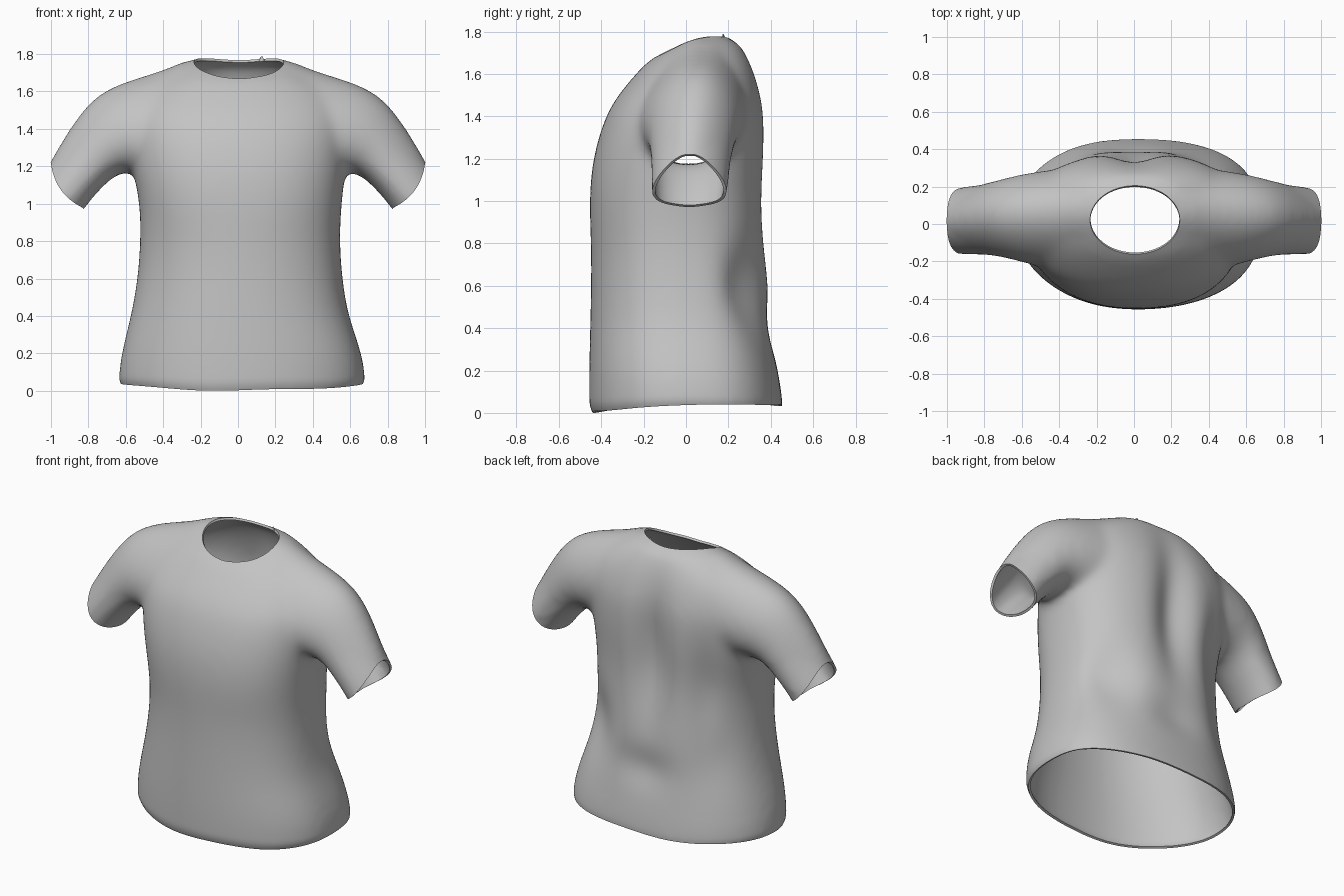
import bpy, bmesh, math
from mathutils import Vector

cube = bpy.data.objects.get("Cube")
if cube:
    bpy.data.objects.remove(cube)

fabric = bpy.data.materials.new("grey_fabric")
fabric.use_nodes = True
grey = (0.55, 0.55, 0.55, 1)
fabric.diffuse_color = grey
fabric.node_tree.nodes["Principled BSDF"].inputs["Base Color"].default_value = grey

SEG = 32


def spow(v, e):
    return math.copysign(abs(v) ** e, v)


def loft(bm, rings):
    """Skin a list of point rings and close both ends."""
    loops = [[bm.verts.new(p) for p in ring] for ring in rings]
    for a, b in zip(loops, loops[1:]):
        for i in range(SEG):
            j = (i + 1) % SEG
            bm.faces.new((a[i], a[j], b[j], b[i]))
    bm.faces.new(loops[0][::-1])
    bm.faces.new(loops[-1])


def torso_ring(z, x0, x1, y0, y1):
    """Oval with a fuller back, chest and left side."""
    cx, cy, w, d = (x0 + x1) / 2, (y0 + y1) / 2, (x1 - x0) / 2, (y1 - y0) / 2
    front = 0.86 if 0.9 < z < 1.45 else 0.93
    lean = 0.08 if z < 0.9 else 0.02
    ring = []
    for i in range(SEG):
        a = 2 * math.pi * i / SEG
        e = (0.83 if math.sin(a) > 0 else front) - lean * math.cos(a)
        ring.append((cx + w * spow(math.cos(a), e), cy + d * spow(math.sin(a), e), z))
    return ring


def sleeve_ring(side, tx, tz, bx, bz, y0, y1):
    """Tilted oval, narrower at the top, leaning back near the neck."""
    top, low = Vector((tx * side, 0, tz)), Vector((bx * side, 0, bz))
    mid, half = (top + low) / 2, (top - low) / 2
    egg = 0.2 + 0.5 * max(0, tx - 0.8)
    lean = 0.07 * max(0, 1 - tx)
    ring = []
    for i in range(SEG):
        a = 2 * math.pi * i / SEG
        p = mid + half * math.cos(a)
        p.y = (y0 + y1) / 2 + (y1 - y0) / 2 * math.sin(a) * (1 - egg * math.cos(a))
        p.y += lean * math.cos(a)
        ring.append(p)
    return ring


# Torso: height, left and right edge, front and back edge
torso = [
    (-0.15, -0.645, 0.685, -0.455, 0.46), (0.04, -0.645, 0.685, -0.46, 0.465),
    (0.2, -0.63, 0.67, -0.46, 0.435), (0.4, -0.575, 0.59, -0.455, 0.405),
    (0.6, -0.54, 0.56, -0.45, 0.40), (0.8, -0.525, 0.545, -0.45, 0.38),
    (1.0, -0.525, 0.555, -0.46, 0.37), (1.2, -0.57, 0.58, -0.445, 0.385),
    (1.4, -0.60, 0.60, -0.385, 0.385), (1.5, -0.59, 0.59, -0.325, 0.365),
    (1.6, -0.53, 0.53, -0.24, 0.335), (1.68, -0.42, 0.42, -0.165, 0.3),
    (1.74, -0.3, 0.3, -0.08, 0.265), (1.785, -0.22, 0.22, -0.01, 0.2),
    (1.805, -0.12, 0.12, 0.03, 0.13),
]
# Sleeve: top point, bottom point, front and back edge
sleeve = [
    (0.1, 1.82, 0.15, 1.15, -0.24, 0.3), (0.25, 1.785, 0.25, 1.15, -0.24, 0.3),
    (0.4, 1.715, 0.36, 1.15, -0.235, 0.295),
    (0.6, 1.66, 0.5, 1.16, -0.215, 0.28), (0.77, 1.585, 0.62, 1.18, -0.175, 0.245),
    (0.90, 1.41, 0.72, 1.10, -0.16, 0.215), (1.005, 1.23, 0.825, 0.97, -0.16, 0.19),
    (1.08, 1.10, 0.91, 0.86, -0.15, 0.18),
]

bm = bmesh.new()
loft(bm, [torso_ring(*r) for r in torso])
for side in (-1, 1):
    loft(bm, [sleeve_ring(side, *r) for r in sleeve])
bmesh.ops.recalc_face_normals(bm, faces=bm.faces)
mesh = bpy.data.meshes.new("shirt")
bm.to_mesh(mesh)
bm.free()
shirt = bpy.data.objects.new("shirt", mesh)
bpy.context.collection.objects.link(shirt)
bpy.context.view_layer.objects.active = shirt
shirt.select_set(True)


def apply_modifier(kind, **settings):
    mod = shirt.modifiers.new(kind.lower(), kind)
    for key, value in settings.items():
        setattr(mod, key, value)
    bpy.ops.object.modifier_apply(modifier=mod.name)


# Fuse torso and sleeves into one smooth body
apply_modifier("SUBSURF", levels=2)
apply_modifier("REMESH", mode="VOXEL", voxel_size=0.02)
apply_modifier("SMOOTH", factor=0.5, iterations=24)

bm = bmesh.new()
bm.from_mesh(mesh)
bm.normal_update()

# Soft folds in the back: x, z, width, height, depth
folds = [(0.0, 1.15, 0.12, 0.4, 0.07), (0.45, 0.6, 0.15, 0.2, 0.08),
         (0.02, 0.42, 0.18, 0.12, 0.025), (-0.34, 0.95, 0.08, 0.3, 0.03),
         (-0.42, 0.55, 0.12, 0.2, 0.025)]
shifts = []
for v in bm.verts:
    shift = sum(d * math.exp(-((v.co.x - x) / w) ** 2 - ((v.co.z - z) / h) ** 2)
                for x, z, w, h, d in folds)
    shifts.append(shift * max(0, v.normal.y))
for v, shift in zip(bm.verts, shifts):
    v.co.y -= shift


def cut(region, point, normal):
    faces = [f for f in bm.faces if region(f.calc_center_median())]
    geom = set(faces)
    for f in faces:
        geom.update(f.verts)
        geom.update(f.edges)
    bmesh.ops.bisect_plane(bm, geom=list(geom), plane_co=point, plane_no=normal,
                           clear_outer=True)


# Hem opening
cut(lambda c: c.z < 0.3, (0, 0, 0.02), (0, 0.035, -1))

# Cuff openings, their front and back edges bowed outwards
for side in (-1, 1):
    centre = Vector((0.915 * side, 0, 1.1))
    normal = Vector((0.816 * side, 0, -0.58))
    along = Vector((0.58 * side, 0, 0.816))
    cut(lambda c: c.x * side > 0.72, centre, normal)
    for v in bm.verts:
        offset = v.co - centre
        near = 1 + offset.dot(normal) / 0.15
        if v.co.x * side > 0.7 and near > 0:
            bow = max(0, 1 - (offset.dot(along) / 0.147) ** 2)
            v.co += normal * 0.04 * bow * near

# Neck opening, with its edge drawn onto an oval
NECK = Vector((0.005, 0.022))


def neck_radius(co):
    return math.hypot((co.x - NECK.x) / 0.24, (co.y - NECK.y) / 0.183)


inside = [v for v in bm.verts if v.co.z > 1.4 and neck_radius(v.co) < 1]
bmesh.ops.delete(bm, geom=inside, context="VERTS")
collar = [v for v in bm.verts if v.co.z > 1.4 and neck_radius(v.co) < 1.3]
rim = [v for v in collar if v.is_boundary]
around = [v for v in collar if not v.is_boundary]
for step in range(10):
    middles = []
    for v in rim:
        ends = [e.other_vert(v).co for e in v.link_edges if e.is_boundary]
        middles.append(sum(ends, v.co.copy()) / (len(ends) + 1))
    for v, middle in zip(rim, middles):
        r = neck_radius(middle)
        v.co = (NECK.x + (middle.x - NECK.x) / r,
                NECK.y + (middle.y - NECK.y) / r, middle.z)
    bmesh.ops.smooth_vert(bm, verts=around, factor=0.4,
                          use_axis_x=True, use_axis_y=True, use_axis_z=True)

# Uneven hem, its edge turned slightly inwards
for v in bm.verts:
    if v.co.z < 0.2:
        tuck = 1 - 0.025 * max(0, 1 - v.co.z / 0.06) ** 2
        wave = 0.02 * (v.co.x / 0.65) ** 2 + 0.004 * math.sin(9 * v.co.x)
        v.co.z += wave * (1 - v.co.z / 0.2)
        v.co.x *= tuck
        v.co.y *= tuck
lowest = min(v.co.z for v in bm.verts)
for v in bm.verts:
    v.co.z -= lowest
bm.to_mesh(mesh)
bm.free()

# Cloth thickness
apply_modifier("SOLIDIFY", thickness=0.014, offset=-1)
mesh.materials.clear()
mesh.materials.append(fabric)
bpy.ops.object.shade_smooth_by_angle(angle=math.radians(50))
